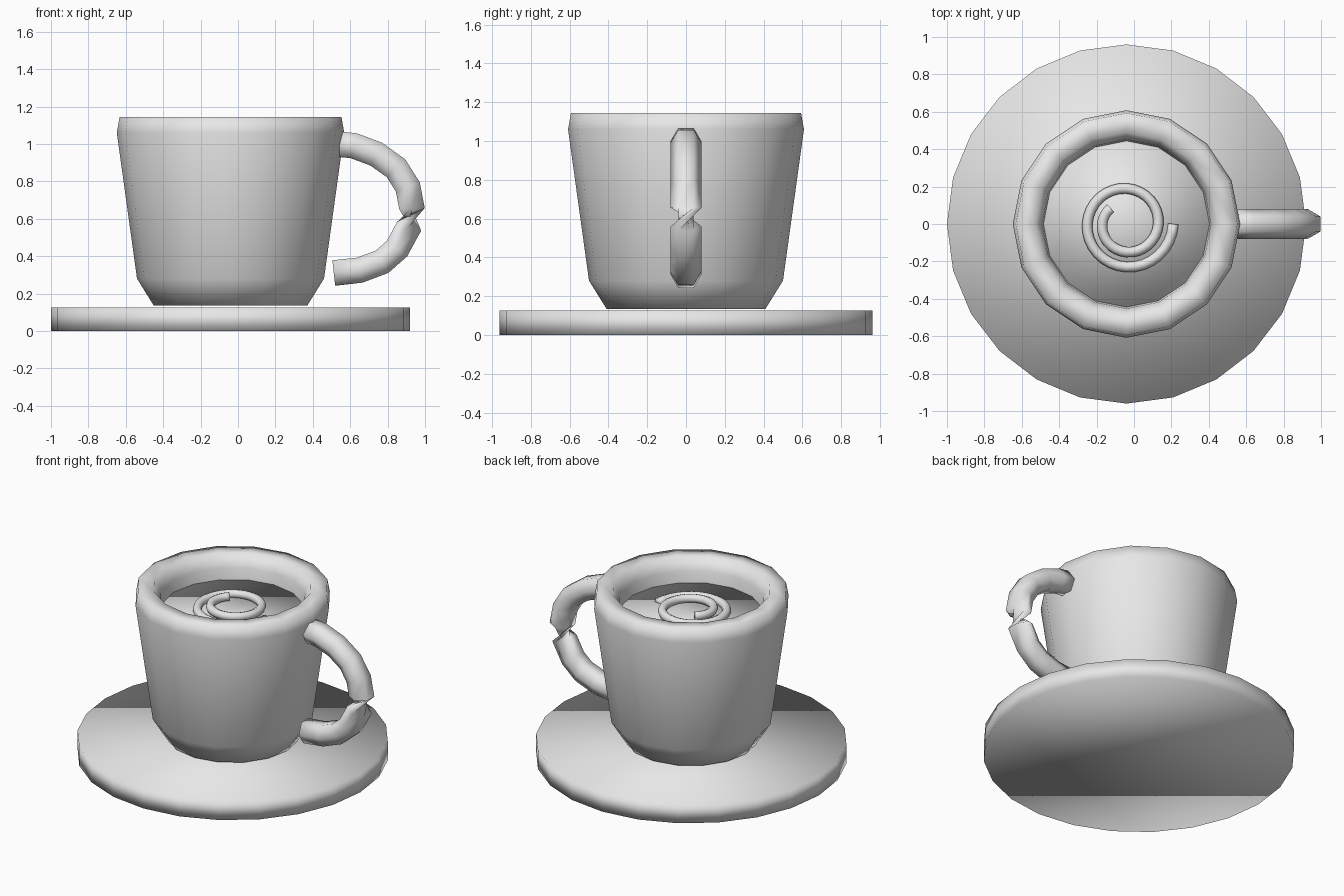
import bpy
import bmesh
from math import sin, cos, pi, tau
from mathutils import Vector

if "Cube" in bpy.data.objects:
    bpy.data.objects.remove(bpy.data.objects["Cube"])

CENTRE_X = -0.04

# Single plain ceramic colour
grey = bpy.data.materials.new("plain_grey")
grey.use_nodes = True
colour = (0.8, 0.8, 0.8, 1)
grey.diffuse_color = colour
grey.node_tree.nodes["Principled BSDF"].inputs["Base Color"].default_value = colour


def finish(name, bm):
    bmesh.ops.recalc_face_normals(bm, faces=bm.faces)
    for face in bm.faces:
        face.smooth = True
    mesh = bpy.data.meshes.new(name)
    bm.to_mesh(mesh)
    bm.free()
    mesh.materials.append(grey)
    obj = bpy.data.objects.new(name, mesh)
    bpy.context.collection.objects.link(obj)
    return obj


def skin(name, rings, twist_at=None):
    """Join rings of points into a capped skin, with an optional half twist."""
    bm = bmesh.new()
    loops = [[bm.verts.new(p) for p in ring] for ring in rings]
    count = len(loops[0])
    for k, (a, b) in enumerate(zip(loops, loops[1:])):
        shift = count // 2 if k == twist_at else 0
        for i in range(count):
            j = (i + 1) % count
            bm.faces.new((a[i], a[j], b[(j + shift) % count], b[(i + shift) % count]))
    bm.faces.new(loops[0])
    bm.faces.new(loops[-1])
    return finish(name, bm)


def lathe(name, profile, sides):
    rings = [[(CENTRE_X + r * cos(tau * i / sides), r * sin(tau * i / sides), z)
              for i in range(sides)] for r, z in profile]
    return skin(name, rings)


def tube(name, path, side, radius, sides, twist_at=None):
    path = [Vector(p) for p in path]
    side = Vector(side)
    rings = []
    for k, p in enumerate(path):
        before, after = path[max(k - 1, 0)], path[min(k + 1, len(path) - 1)]
        normal = (after - before).cross(side).normalized()
        rings.append([p + radius * (cos(tau * i / sides) * side + sin(tau * i / sides) * normal)
                      for i in range(sides)])
    return skin(name, rings, twist_at)


# Saucer: a plain thick disc
lathe("saucer", [(0.96, 0), (0.96, 0.125)], 24)

# Cup: outer wall, thick rim and hollow inside
lathe("cup", [(0.41, 0.135), (0.50, 0.28), (0.608, 1.06), (0.593, 1.145),
              (0.49, 1.145), (0.452, 1.06), (0.44, 0.95), (0.36, 0.32), (0.30, 0.27)], 16)

# Drink surface
lathe("drink", [(0.445, 0.965), (0.445, 0.985)], 16)

# Foam swirl: one and five eighths turns winding inward
steps = 52
swirl = []
for k in range(steps + 1):
    t = k / steps
    angle = -t * 1.625 * tau
    r = 0.25 - 0.13 * t
    swirl.append((CENTRE_X + r * cos(angle), r * sin(angle), 0.99 + 0.03 * t))
tube("foam_swirl", swirl, (0, 0, 1), 0.028, 8)

# Handle: six-sided tube that pinches in a half twist
handle = [(0.53, 1.0), (0.62, 0.99), (0.74, 0.945), (0.845, 0.87), (0.908, 0.77), (0.93, 0.655),
          (0.915, 0.56), (0.85, 0.44), (0.77, 0.37), (0.65, 0.325), (0.512, 0.31)]
tube("handle", [(x, 0, z) for x, z in handle], (0, 1, 0), 0.079, 6, twist_at=5)
